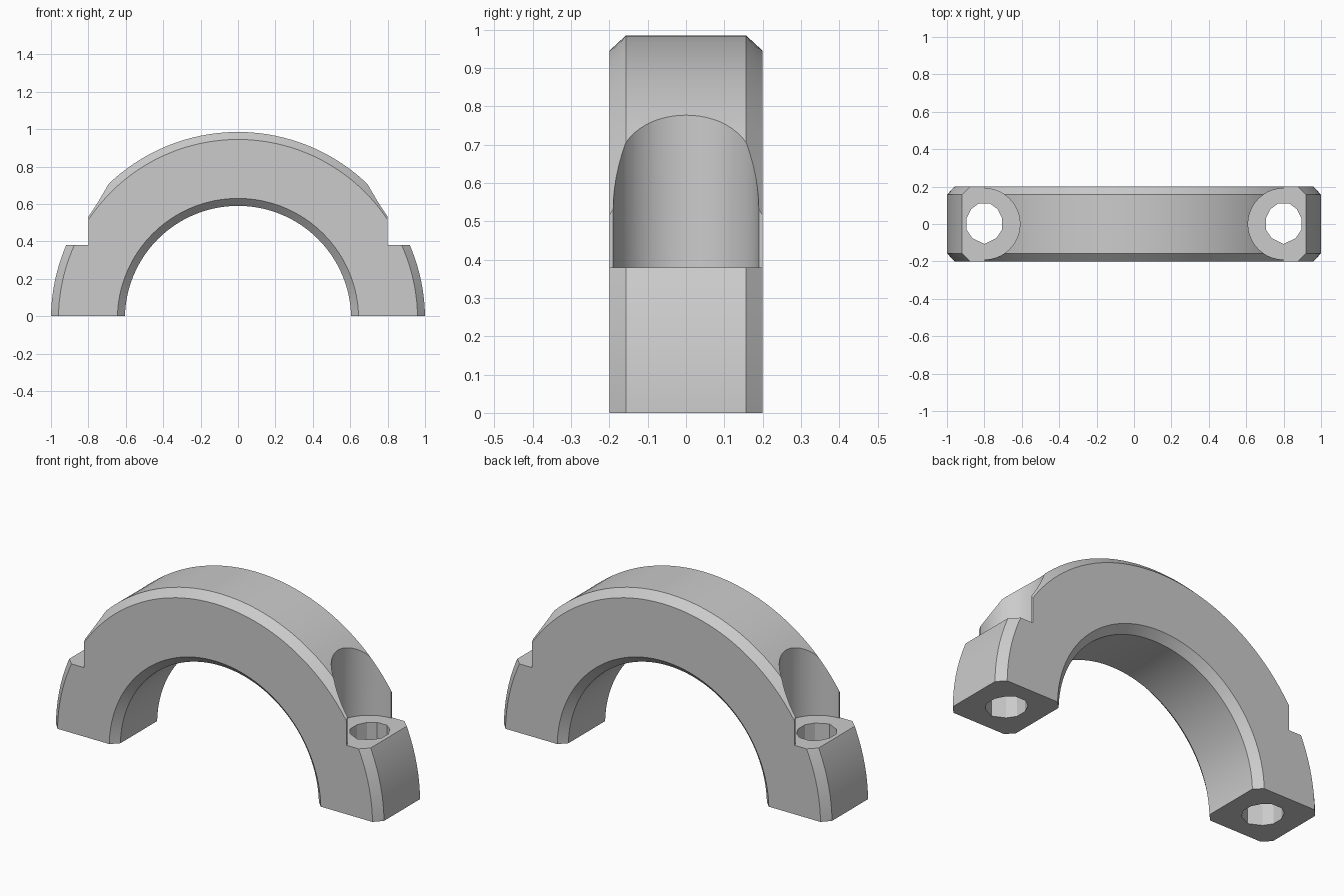
import bpy, bmesh, math

if "Cube" in bpy.data.objects:
    bpy.data.objects.remove(bpy.data.objects["Cube"])

CZ = -0.015          # height of the ring axis
grey = bpy.data.materials.new("light_grey")
grey.diffuse_color = (0.6, 0.6, 0.6, 1)
grey.use_nodes = True
grey.node_tree.nodes["Principled BSDF"].inputs["Base Color"].default_value = grey.diffuse_color


def make(name, bm):
    bmesh.ops.recalc_face_normals(bm, faces=bm.faces)
    me = bpy.data.meshes.new(name)
    bm.to_mesh(me)
    bm.free()
    ob = bpy.data.objects.new(name, me)
    bpy.context.collection.objects.link(ob)
    me.materials.append(grey)
    return ob


def prism(name, pts, z0, z1):
    bm = bmesh.new()
    face = bm.faces.new([bm.verts.new((x, y, z0)) for x, y in pts])
    ext = bmesh.ops.extrude_face_region(bm, geom=[face])
    for v in ext["geom"]:
        if isinstance(v, bmesh.types.BMVert):
            v.co.z = z1
    return make(name, bm)


# Chamfered cross-section (radius, y) swept around the axis
section = [(0.605, -0.16), (0.645, -0.2), (0.96, -0.2), (1.0, -0.157),
           (1.0, 0.157), (0.96, 0.2), (0.645, 0.2), (0.605, 0.16)]
SEG = 128
bm = bmesh.new()
rings = []
for i in range(SEG):
    a = 2 * math.pi * i / SEG
    rings.append([bm.verts.new((r * math.cos(a), y, r * math.sin(a) + CZ))
                  for r, y in section])
n = len(section)
for i in range(SEG):
    p, q = rings[i], rings[(i + 1) % SEG]
    for j in range(n):
        k = (j + 1) % n
        bm.faces.new((p[j], p[k], q[k], q[j]))
# Keep the upper half and close the mating ends
bmesh.ops.bisect_plane(bm, geom=bm.verts[:] + bm.edges[:] + bm.faces[:],
                       plane_co=(0, 0, 0), plane_no=(0, 0, 1), clear_inner=True)
bmesh.ops.holes_fill(bm, edges=[e for e in bm.edges if e.is_boundary], sides=0)
cap = make("clamp_half", bm)

# Bolt seat (half round, open outwards) and bolt hole on each side
seat = [(0.8 + 0.19 * math.cos(math.radians(t)), 0.19 * math.sin(math.radians(t)))
        for t in [90 + 180 * i / 32 for i in range(33)]]
seat += [(0.8, -0.4), (1.3, -0.4), (1.3, 0.4), (0.8, 0.4)]
right_half = [(0.03, 0.11), (0.07, 0.08), (0.095, 0.03),
              (0.095, -0.03), (0.065, -0.075)]
hole = right_half + [(0, -0.107)] + [(-x, y) for x, y in reversed(right_half)]

cutters = []
for side, s in (("right", 1), ("left", -1)):
    cutters.append(prism(side + "_seat_cutter", [(s * x, y) for x, y in seat], 0.38, 1.5))
    cutters.append(prism(side + "_hole_cutter", [(s * 0.8 + x, y) for x, y in hole], -0.3, 0.6))

bpy.context.view_layer.objects.active = cap
cap.select_set(True)
for c in cutters:
    m = cap.modifiers.new(c.name, "BOOLEAN")
    m.operation = "DIFFERENCE"
    m.solver = "EXACT"
    m.object = c
    bpy.ops.object.modifier_apply(modifier=m.name)
for c in cutters:
    bpy.data.objects.remove(c, do_unlink=True)

bpy.ops.object.shade_smooth_by_angle(angle=math.radians(25))
